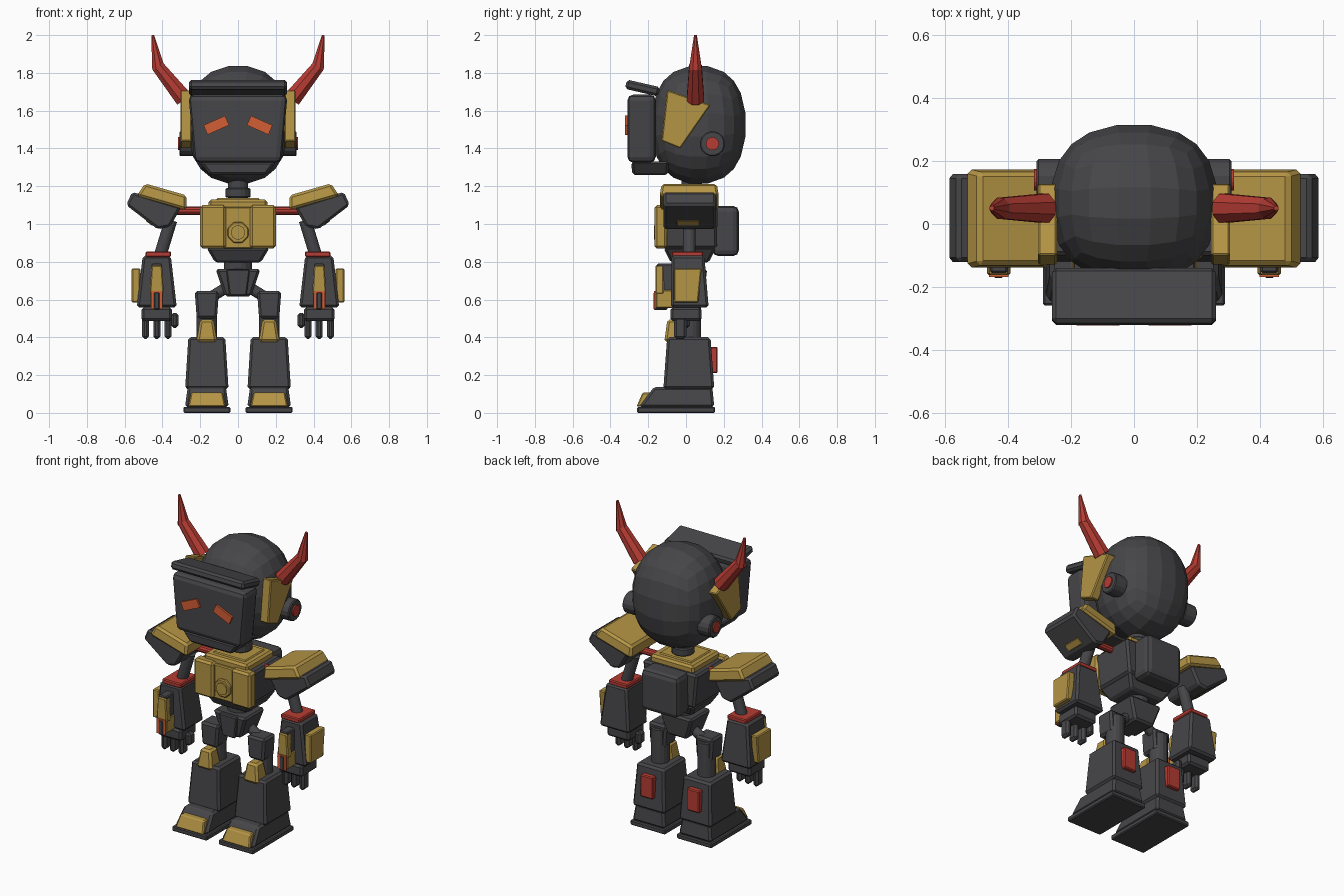
import bpy, bmesh
from math import radians, sin, cos, tau
from mathutils import Vector, Euler

if "Cube" in bpy.data.objects:
    bpy.data.objects.remove(bpy.data.objects["Cube"], do_unlink=True)


def material(name, red, green, blue):
    mat = bpy.data.materials.new(name)
    mat.use_nodes = True
    mat.diffuse_color = (red, green, blue, 1)
    for node in mat.node_tree.nodes:
        if node.type == "BSDF_PRINCIPLED":
            node.inputs["Base Color"].default_value = mat.diffuse_color
    return mat


DARK = material("charcoal", .062, .062, .067)
GOLD = material("gold", .46, .3, .06)
RED = material("red", .47, .045, .033)
ORANGE = material("orange", .65, .11, .035)

# Bevel widths, and the centre lines of the limbs
SHARP, FINE, SOFT, ROUND = 0, .006, .013, .03
ARM, LEG = .43, .165


def finish(name, mesh_data, mat, bevel=SHARP, mirror=False):
    """Turn a bmesh into a part, with bevelled edges and a mirrored twin."""
    bmesh.ops.recalc_face_normals(mesh_data, faces=mesh_data.faces)
    mesh = bpy.data.meshes.new(name)
    mesh_data.to_mesh(mesh)
    mesh_data.free()
    mesh.materials.append(mat)
    part = bpy.data.objects.new(name, mesh)
    bpy.context.collection.objects.link(part)
    if bevel:
        modifier = part.modifiers.new("bevel", "BEVEL")
        modifier.width = bevel
        modifier.segments = 2 if bevel == ROUND else 1
        modifier.limit_method = "ANGLE"
    if mirror:
        modifier = part.modifiers.new("mirror", "MIRROR")
        modifier.use_mirror_merge = False


def bridge(name, mat, start, end, bevel, mirror):
    """Solid between two matching rings of points."""
    bm = bmesh.new()
    first = [bm.verts.new(point) for point in start]
    last = [bm.verts.new(point) for point in end]
    for i in range(len(first)):
        bm.faces.new((first[i - 1], first[i], last[i], last[i - 1]))
    bm.faces.new(first)
    bm.faces.new(last)
    finish(name, bm, mat, bevel, mirror)


def block(name, mat, at, size, top=(1, 1), slide=0, tilt=0, pitch=0,
          bevel=SOFT, mirror=False):
    """Box whose top is scaled and slid back; tilt lifts the outer end, pitch the front."""
    turn = Euler((-radians(pitch), -radians(tilt), 0)).to_matrix()
    half = Vector(size) / 2
    corners = [(-1, -1), (1, -1), (1, 1), (-1, 1)]
    low = [Vector((half.x * a, half.y * b, -half.z)) for a, b in corners]
    high = [Vector((half.x * a * top[0], half.y * b * top[1] + slide, half.z))
            for a, b in corners]
    rings = [[Vector(at) + turn @ p for p in ring] for ring in (low, high)]
    bridge(name, mat, *rings, bevel, mirror)


def rod(name, mat, start, end, radius, tip=None, sides=16, bevel=SHARP, mirror=False):
    """Straight or tapered round bar between two points."""
    start, end = Vector(start), Vector(end)
    turn = (end - start).to_track_quat("Z", "Y")
    angles = [tau * (i + .5) / sides for i in range(sides)]
    ring = [turn @ Vector((cos(a), sin(a), 0)) for a in angles]
    tip = radius if tip is None else tip
    bridge(name, mat, [start + p * radius for p in ring],
           [end + p * tip for p in ring], bevel, mirror)


# Head: faceted rounded cube
bm = bmesh.new()
bmesh.ops.create_cube(bm, size=2)
bmesh.ops.subdivide_edges(bm, edges=bm.edges[:], cuts=4, use_grid_fill=True)
power = 2.3
for vert in bm.verts:
    x, y, z = vert.co / sum(abs(k) ** power for k in vert.co) ** (1 / power)
    vert.co = (x * .27, y * .253 + .067, z * .317 + 1.525)
finish("head", bm, DARK)

# Face block, visor, chin and eyes
block("face_block", DARK, (0, -.235, 1.505), (.46, .15, .36), top=(1.14, 1), bevel=ROUND)
block("visor", DARK, (0, -.23, 1.72), (.52, .18, .05), pitch=13, bevel=SOFT)
block("chin_guard", DARK, (0, -.19, 1.295), (.3, .19, .07), top=(1.35, 1.05), bevel=SOFT)
block("eye", ORANGE, (.115, -.312, 1.523), (.125, .02, .055), tilt=-24,
      bevel=SHARP, mirror=True)

# Head sides: plates, ear discs and horns
plate = [(-.1, 1.71), (.13, 1.63), (-.03, 1.4), (-.13, 1.44)]
bridge("head_side_plate", GOLD, [(.245, *p) for p in plate], [(.305, *p) for p in plate],
       bevel=FINE, mirror=True)
ear = (.14, 1.425)
rod("ear_disc", DARK, (.22, *ear), (.31, *ear), radius=.067, bevel=FINE, mirror=True)
rod("ear_light", RED, (.3, *ear), (.318, *ear), radius=.035, mirror=True)
rod("horn_base", RED, (.285, .05, 1.66), (.425, .05, 1.835), radius=.05, tip=.036,
    sides=8, mirror=True)
rod("horn_tip", RED, (.42, .05, 1.82), (.452, .05, 2), radius=.037, tip=.008,
    sides=8, mirror=True)

# Neck and torso
rod("neck", DARK, (0, .03, 1.1), (0, .03, 1.26), radius=.055)
rod("neck_ring", DARK, (0, .03, 1.14), (0, .03, 1.19), radius=.068, bevel=FINE)
block("torso", DARK, (0, .02, .98), (.34, .285, .22), top=(1.15, 1.04), bevel=SOFT)
block("torso_base", DARK, (0, .02, .835), (.24, .2, .08), top=(1.4, 1.4), bevel=SOFT)
block("collar", GOLD, (0, .01, 1.095), (.31, .275, .07), bevel=SOFT)
block("collar_panel", GOLD, (0, .01, 1.13), (.23, .2, .014), bevel=FINE)
block("chest_center", GOLD, (0, -.12, .98), (.16, .05, .22), bevel=FINE)
block("chest_plate", GOLD, (.132, -.133, .985), (.137, .067, .23), bevel=SOFT, mirror=True)
rod("chest_disc", GOLD, (0, -.13, .955), (0, -.162, .955), radius=.06, sides=8, bevel=FINE)
rod("chest_button", GOLD, (0, -.15, .955), (0, -.17, .955), radius=.038, sides=12)
block("backpack", DARK, (0, .21, .963), (.26, .14, .265), bevel=ROUND)

# Waist and pelvis
rod("waist", DARK, (0, .02, .74), (0, .02, .82), radius=.075, bevel=FINE)
block("pelvis", DARK, (0, .01, .69), (.14, .17, .145), top=(1.7, 1.2), bevel=SOFT)
block("pelvis_front", DARK, (0, -.05, .69), (.09, .1, .14), top=(1.4, 1.1), bevel=FINE)

# Shoulders: tilted cap over a wedge that narrows downwards
rod("shoulder_link", RED, (.17, .02, 1.07), (.34, .02, 1.07), radius=.022,
    sides=10, mirror=True)
block("shoulder_pad", GOLD, (.393, .017, 1.147), (.275, .315, .075), top=(.83, .93),
      tilt=16, bevel=SOFT, mirror=True)
wedge = [(.56, 1.17), (.3, 1.09), (.36, .985), (.425, .972), (.592, 1.1)]
bridge("shoulder_core", DARK, [(x, -.12, z) for x, z in wedge],
       [(x, .158, z) for x, z in wedge], bevel=SOFT, mirror=True)
block("shoulder_clip", GOLD, (.462, .012, 1.015), (.05, .125, .03), tilt=38,
      bevel=FINE, mirror=True)

# Arms
rod("upper_arm", DARK, (.355, .018, 1.02), (.41, .018, .84), radius=.034, mirror=True)
block("elbow_cuff", RED, (.422, .008, .84), (.135, .165, .03), bevel=FINE, mirror=True)
block("forearm", DARK, (ARM, .02, .695), (.212, .2, .275), top=(.7, .87),
      slide=-.01, bevel=SOFT, mirror=True)
block("forearm_side_plate", GOLD, (.54, 0, .675), (.046, .13, .18), top=(1, 1.12),
      slide=.01, bevel=FINE, mirror=True)
block("forearm_mount", DARK, (ARM, -.1, .685), (.055, .11, .21), bevel=FINE, mirror=True)
block("forearm_front_plate", GOLD, (ARM, -.14, .705), (.075, .045, .15), top=(.75, 1),
      bevel=FINE, mirror=True)
block("launcher", GOLD, (ARM, -.11, .603), (.065, .1, .095), bevel=FINE, mirror=True)
block("launcher_trim", ORANGE, (ARM, -.164, .598), (.062, .009, .095),
      bevel=SHARP, mirror=True)
block("launcher_barrel", DARK, (ARM, -.135, .593), (.032, .074, .095), bevel=FINE, mirror=True)

# Hands
block("palm", DARK, (ARM, 0, .523), (.16, .162, .075), bevel=SOFT, mirror=True)
for finger, offset in (("inner", -.06), ("middle", 0), ("outer", .06)):
    block(finger + "_finger", DARK, (ARM + offset, -.03, .45), (.037, .065, .115),
          bevel=SOFT, mirror=True)
block("thumb", DARK, (.335, -.01, .49), (.04, .06, .08), bevel=SOFT, mirror=True)

# Legs
block("thigh", DARK, (LEG, 0, .573), (.107, .12, .145), top=(1.2, 1), bevel=SOFT, mirror=True)
rod("knee_column", DARK, (LEG, .025, .36), (LEG, .025, .62), radius=.055, bevel=FINE, mirror=True)
rod("hip_link", DARK, (.05, .02, .67), (LEG, .02, .6), radius=.03, mirror=True)
block("knee_guard", GOLD, (LEG, -.06, .435), (.11, .11, .12), top=(.65, .7),
      bevel=SOFT, mirror=True)
block("shin", DARK, (LEG, .015, .263), (.23, .27, .275), top=(.85, .85),
      bevel=SOFT, mirror=True)
block("calf_plate", RED, (LEG, .145, .28), (.09, .045, .14), bevel=FINE, mirror=True)

# Feet
block("sole", DARK, (LEG, -.052, .016), (.248, .413, .032), bevel=FINE, mirror=True)
block("foot", DARK, (LEG, -.05, .084), (.232, .4, .108), top=(.87, .77), slide=.035,
      bevel=SOFT, mirror=True)
block("toe_cap", GOLD, (LEG, -.22, .07), (.197, .084, .074), top=(.85, .6), slide=.015,
      bevel=FINE, mirror=True)
